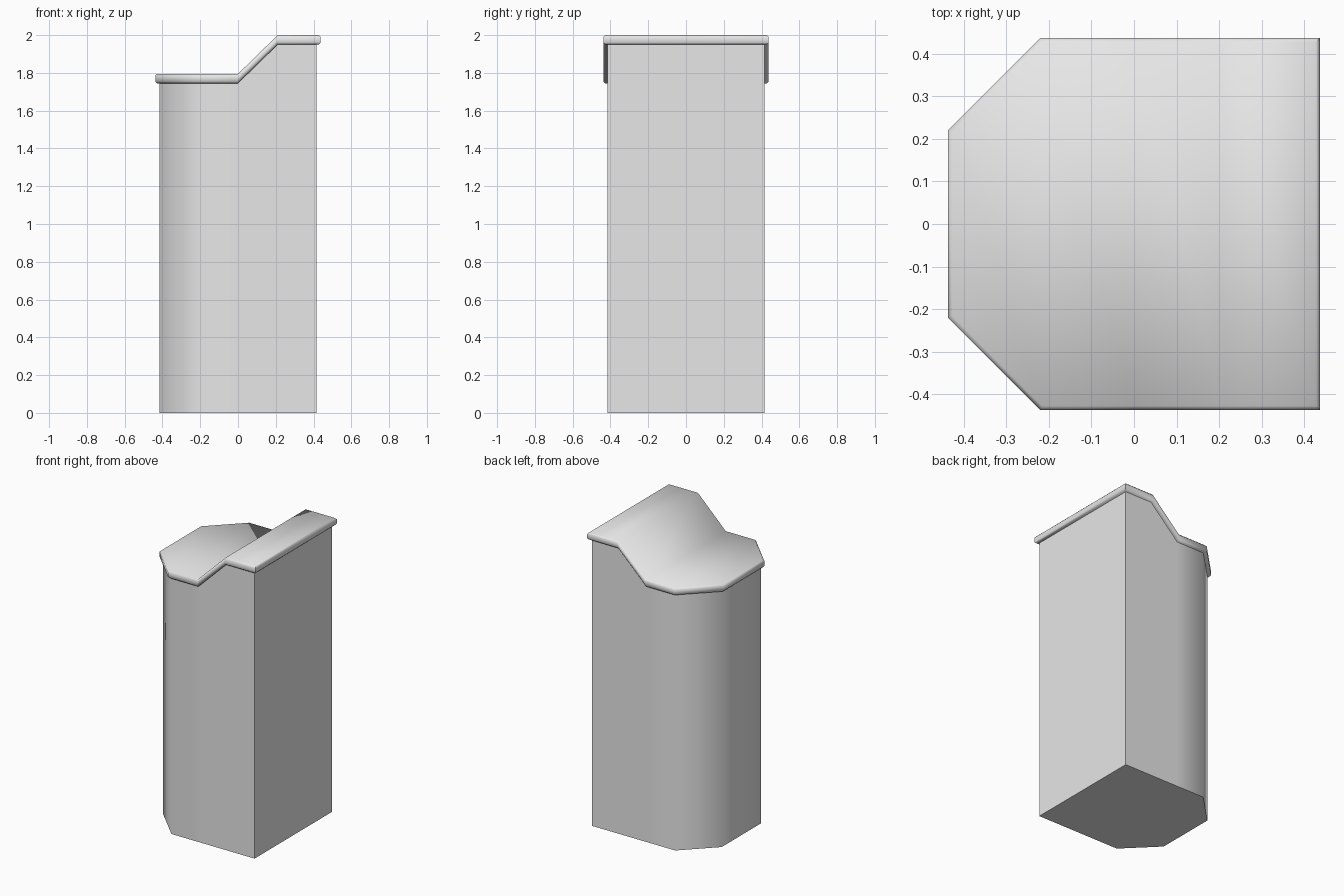
import bpy, bmesh, math

cube = bpy.data.objects.get("Cube")
if cube:
    bpy.data.objects.remove(cube, do_unlink=True)

grey = bpy.data.materials.new("light grey")
grey.use_nodes = True
grey.diffuse_color = (0.8, 0.8, 0.8, 1)
grey.node_tree.nodes["Principled BSDF"].inputs["Base Color"].default_value = (0.8, 0.8, 0.8, 1)

LOW, HIGH = 1.795, 2.0      # lid heights either side of the slope
STEP = 0.21                 # x where the slope ends (it starts at 0)
LID_THICKNESS = 0.05


def lid_top(x):
    return LOW + (HIGH - LOW) * min(max(x / STEP, 0), 1)


def loft(name, half, corner, bottom, top, bevel=0):
    """Skin rectangular sections along x; the -x end has two cut corners."""
    stations = [(-half, corner), (-corner, half), (0, half), (STEP, half), (half, half)]
    bm = bmesh.new()
    rings = []
    for x, w in stations:
        rings.append([bm.verts.new((x, y, z)) for y, z in
                      ((-w, bottom(x)), (w, bottom(x)), (w, top(x)), (-w, top(x)))])
    for a, b in zip(rings, rings[1:]):
        for i in range(4):
            j = (i + 1) % 4
            bm.faces.new((a[i], a[j], b[j], b[i]))
    bm.faces.new(rings[0])
    bm.faces.new(rings[-1])
    bmesh.ops.recalc_face_normals(bm, faces=bm.faces)
    if bevel:
        rim = [e for e in bm.edges
               if sum(abs(f.normal.z) > 0.3 for f in e.link_faces) == 1]
        bmesh.ops.bevel(bm, geom=rim, offset=bevel, segments=1,
                        profile=0.5, affect='EDGES')
    mesh = bpy.data.meshes.new(name)
    bm.to_mesh(mesh)
    bm.free()
    mesh.materials.append(grey)
    obj = bpy.data.objects.new(name, mesh)
    bpy.context.collection.objects.link(obj)
    bpy.ops.object.select_all(action='DESELECT')
    obj.select_set(True)
    bpy.context.view_layer.objects.active = obj
    bpy.ops.object.shade_smooth_by_angle(angle=math.radians(50))
    return obj


# Tall cabinet body, running up into the lid
loft("cabinet_body", 0.416, 0.21, lambda x: 0, lambda x: lid_top(x) - LID_THICKNESS / 2)

# Overhanging stepped lid with a chamfered rim
loft("stepped_lid", 0.438, 0.22, lambda x: lid_top(x) - LID_THICKNESS, lid_top, bevel=0.01)
